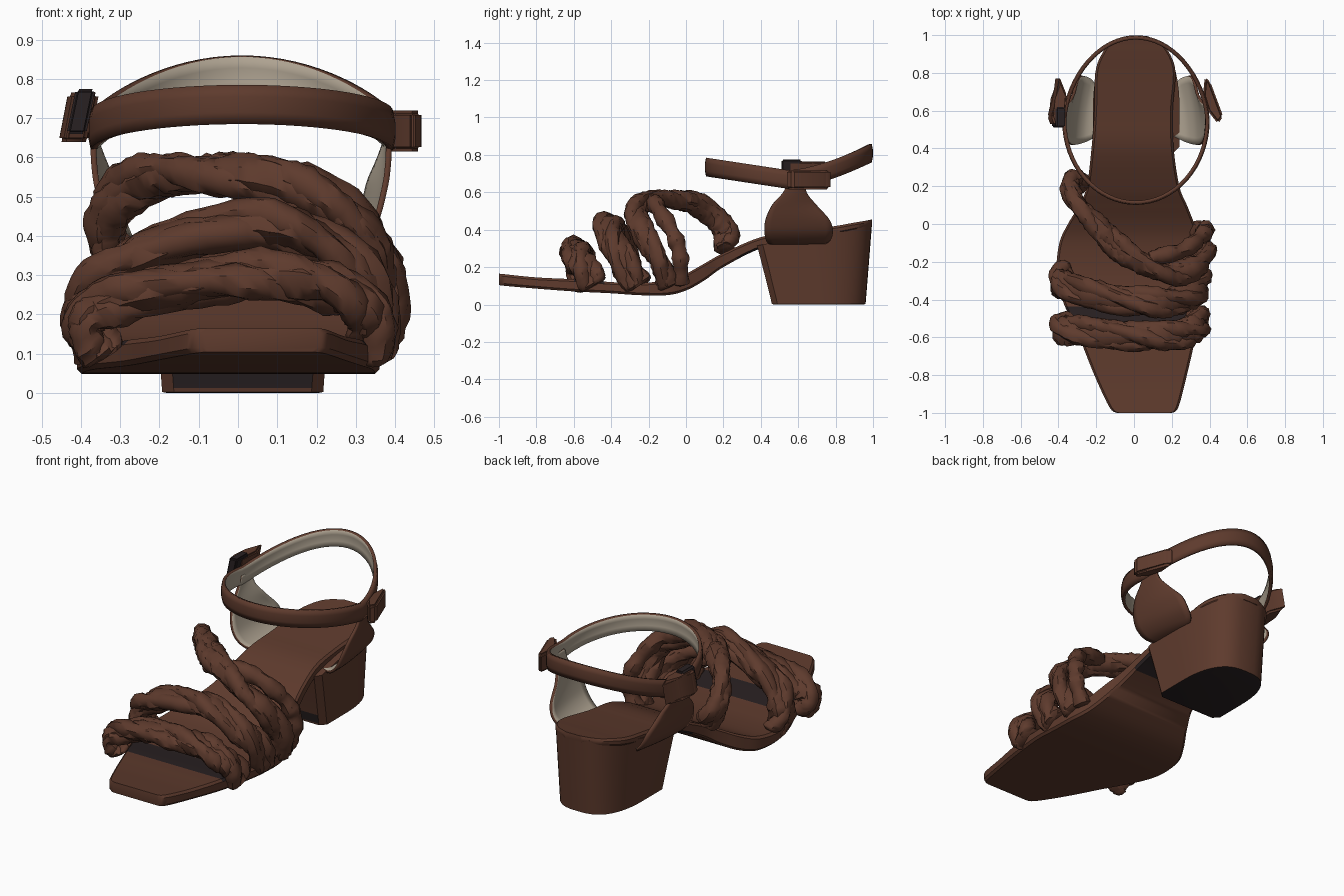
import bpy, bmesh, math, random
from mathutils import Vector

if "Cube" in bpy.data.objects:
    bpy.data.objects.remove(bpy.data.objects["Cube"])

random.seed(4)


def material(name, col):
    m = bpy.data.materials.new(name)
    m.diffuse_color = (*col, 1)
    m.use_nodes = True
    m.node_tree.nodes["Principled BSDF"].inputs["Base Color"].default_value = m.diffuse_color
    return m


BROWN = material("brown leather", (0.112, 0.043, 0.026))
LINING = material("beige lining", (0.42, 0.36, 0.28))
DARK = material("dark trim", (0.022, 0.015, 0.016))


def spline(pts, steps):
    """Catmull-Rom samples through tuples of any length."""
    out = []
    for i in range(len(pts) - 1):
        p = [pts[max(0, min(len(pts) - 1, i + k))] for k in (-1, 0, 1, 2)]
        for s in range(steps):
            t = s / steps
            out.append(tuple(0.5 * (2 * b + (c - a) * t + (2 * a - 5 * b + 4 * c - d) * t * t
                                    + (3 * b - a - 3 * c + d) * t ** 3) for a, b, c, d in zip(*p)))
    return out + [tuple(pts[-1])]


def grid_mesh(bm, rows, close=True, caps=True):
    """Skin rows of points; close joins each row into a loop."""
    vs = [[bm.verts.new(p) for p in r] for r in rows]
    n = len(rows[0])
    for a, b in zip(vs, vs[1:]):
        for j in range(n if close else n - 1):
            k = (j + 1) % n
            bm.faces.new((a[j], a[k], b[k], b[j]))
    if caps:
        bm.faces.new(vs[0][::-1])
        bm.faces.new(vs[-1])


def finish(bm, name, mats, angle=35, recalc=True, rule=None):
    if recalc:
        bmesh.ops.recalc_face_normals(bm, faces=bm.faces[:])
    bm.normal_update()
    if rule:
        for f in bm.faces:
            f.material_index = rule(f)
    me = bpy.data.meshes.new(name)
    bm.to_mesh(me)
    bm.free()
    ob = bpy.data.objects.new(name, me)
    bpy.context.collection.objects.link(ob)
    for m in mats:
        me.materials.append(m)
    bpy.ops.object.select_all(action='DESELECT')
    ob.select_set(True)
    bpy.context.view_layer.objects.active = ob
    bpy.ops.object.shade_smooth_by_angle(angle=math.radians(angle))
    return ob


# Sole: stations of y, left x, right x, bottom z, top z
stations = [(-1, -.09, .20, .105, .165), (-.97, -.13, .235, .10, .162), (-.8, -.21, .28, .085, .145),
            (-.6, -.29, .325, .07, .135), (-.4, -.38, .355, .06, .12), (-.25, -.41, .36, .05, .115),
            (-.1, -.395, .355, .05, .13), (0, -.35, .32, .075, .165), (.1, -.29, .28, .13, .22),
            (.2, -.25, .24, .20, .275), (.4, -.225, .21, .30, .36), (.6, -.21, .205, .335, .39),
            (.8, -.205, .22, .375, .42), (.9, -.17, .19, .395, .438), (.96, -.12, .14, .41, .448),
            (.995, -.04, .07, .42, .455)]


def sole_colour(f):
    # dark band under the toe straps and dark patch ahead of the heel
    y, z = f.calc_center_median().y, f.normal.z
    return int(z > .6 and -.58 < y < -.44 or z < -.5 and .28 < y < .44)


bm = bmesh.new()
rows = []
for y, l, r, b, t in spline(stations, 5):
    e = .012
    rows.append([(l + e, y, b), (r - e, y, b), (r, y, b + e), (r, y, t - e),
                 (r - e, y, t), (l + e, y, t), (l, y, t - e), (l, y, b + e)])
grid_mesh(bm, rows)
finish(bm, "sole", [BROWN, DARK], rule=sole_colour)

# Block heel: flat front, rounded back, flaring up to the sloping sole
bm = bmesh.new()
rows = []
for h, inset in ((0, .012), (.008, 0), (.04, 0), (.2, 0), (.65, 0), (1, 0)):
    y0, y1 = .46 - .08 * h, .96 + .035 * h
    w, cx = .205 + .025 * h, .012
    row = []
    for i in range(25):
        a = math.pi * i / 24
        c, s = math.cos(a), math.sin(a)
        x = cx + (w - inset) * math.copysign(abs(c) ** .7, c)
        row.append((x, y0 + .2 + (y1 - inset - y0 - .2) * s ** .85))
    row += [(cx - w + inset, y0 + .03), (cx - w + .03, y0 + inset),
            (cx + w - .03, y0 + inset), (cx + w - inset, y0 + .03)]
    rows.append([(x, y, h * (.315 + .2 * (y - .38))) for x, y in row])
grid_mesh(bm, rows)
finish(bm, "block_heel", [BROWN, DARK],
       rule=lambda f: int(f.normal.z < -.9 or f.normal.y < -.9 and .01 < f.calc_center_median().z < .07))


# Gathered toe straps: twisted lumpy strands around a soft core
def rope(name, path, strands, off_n, off_b, rad, turns):
    pts = [Vector(p) for p in spline(path, 8)]
    bm = bmesh.new()
    n = len(pts) - 1
    for k in range(-1 if strands > 1 else 0, strands):
        core = k < 0
        rn, rb = (off_n + rad * .55, off_b + rad * .6) if core else (rad, rad)
        rows = []
        ph = random.random() * 6
        for i, p in enumerate(pts):
            t = i / n
            tan = (pts[min(i + 1, n)] - pts[max(i - 1, 0)]).normalized()
            nor = tan.cross(Vector((0, 1, 0))).normalized()
            bi = tan.cross(nor)
            a = math.tau * (k / strands + turns * t) + .3
            m = 0 if core else 1
            c = p + nor * math.cos(a) * off_n * m + bi * math.sin(a) * off_b * m
            s = (1 + .13 * math.sin(31 * t + ph)) * (.75 if i in (0, n) else 1)
            rows.append([c + (nor * math.cos(q) * rn + bi * math.sin(q) * rb) * s * random.uniform(.89, 1.11)
                         for q in (math.tau * j / 10 for j in range(10))])
        grid_mesh(bm, rows)
    finish(bm, name, [BROWN], 40)


rope("front_toe_strap", [(-.34, -.54, .10), (-.385, -.56, .18), (-.28, -.57, .245), (0, -.59, .295),
                         (.2, -.59, .28), (.32, -.55, .21), (.345, -.49, .1)], 3, .028, .046, .041, 1.2)
rope("middle_toe_strap", [(-.36, -.27, .10), (-.39, -.31, .2), (-.3, -.35, .32), (0, -.41, .427),
                          (.2, -.41, .39), (.335, -.35, .26), (.345, -.25, .1)], 3, .028, .046, .041, 1.3)
rope("instep_strap", [(-.27, .21, .30), (-.335, .21, .39), (-.31, .12, .5), (-.2, 0, .55), (-.1, -.11, .56),
                      (.05, -.21, .55), (.2, -.265, .49), (.33, -.23, .39), (.37, -.15, .24),
                      (.34, -.09, .1)], 2, .026, .03, .041, 1.6)
rope("instep_side_strap", [(.08, -.18, .56), (.26, -.14, .50), (.36, -.06, .36), (.38, -.03, .24),
                           (.33, -.03, .11)], 1, 0, 0, .043, 0)


# Lined leather: outward surface thickened inwards, lining on the inner shell
def lined(name, rows, close, thick):
    bm = bmesh.new()
    grid_mesh(bm, rows, close, False)
    bm.normal_update()
    ctr = Vector((.01, .6, .5))
    if sum((f.calc_center_median() - ctr).xy.dot(f.normal.xy) for f in bm.faces) < 0:
        bmesh.ops.reverse_faces(bm, faces=bm.faces[:])
    ob = finish(bm, name, [BROWN, LINING], 50, False)
    mod = ob.modifiers.new("thickness", 'SOLIDIFY')
    mod.thickness, mod.offset = thick, -1
    mod.material_offset, mod.material_offset_rim = 1, 0


# Ankle strap: one egg-shaped band that dips at the sides
rows = []
for dz in (-.05, -.02, .02, .05):
    row = []
    for i in range(64):
        a = math.tau * i / 64
        f = math.sin(a)
        z = .668 + (.142 * f ** 1.5 if f > 0 else .067 * -f)
        bulge = .006 if abs(dz) < .03 else 0
        narrow = 1 - .08 * max(0, f)
        row.append((.01 + (.385 + bulge) * narrow * math.cos(a), .55 + (.443 + bulge) * f, z + dz))
    rows.append(row)
lined("ankle_strap", rows, True, .017)

# Side quarters: x, z, front y, back y from the sole up to the strap, closing in towards the back
quarter = [(.19, .315, .47, .70), (.26, .33, .435, .76), (.315, .38, .42, .785), (.345, .45, .425, .77),
           (.365, .53, .46, .70), (.378, .6, .52, .645), (.384, .67, .55, .64)]
for side, name in ((1, "right_quarter"), (-1, "left_quarter")):
    rows = []
    for x, z, ya, yb in spline(quarter, 4):
        k = max(0, min(1, (.66 - z) / .12)) * min(1, (x - .18) / .1)
        rows.append([(.008 + side * (x - k * (.022 * u + .012 * u * u)),
                      (ya + yb) / 2 + u * (yb - ya) / 2, z) for u in (j / 5 - 1 for j in range(11))])
    lined(name, rows, False, .015)


# Strap tabs at the ankle, with the dark buckle on the left
def tab(name, poly, z0, z1, mat, bevel, lean=0):
    bm = bmesh.new()
    grid_mesh(bm, [[(x + d, y, z) for x, y in poly] for z, d in ((z0, -lean), (z1, lean))])
    bmesh.ops.bevel(bm, geom=bm.edges[:], offset=bevel, segments=3, affect='EDGES')
    finish(bm, name, [mat], 40)


tab("right_strap_tab", [(.365, .68), (.375, .78), (.405, .75), (.472, .57), (.445, .53), (.39, .60)],
    .615, .72, BROWN, .012)
tab("left_strap_tab", [(-.405, .78), (-.365, .68), (-.375, .55), (-.43, .52), (-.448, .57), (-.42, .66)],
    .64, .765, BROWN, .01, .012)
tab("buckle", [(-.375, .51), (-.375, .62), (-.425, .62), (-.425, .51)], .66, .775, DARK, .008, .012)
